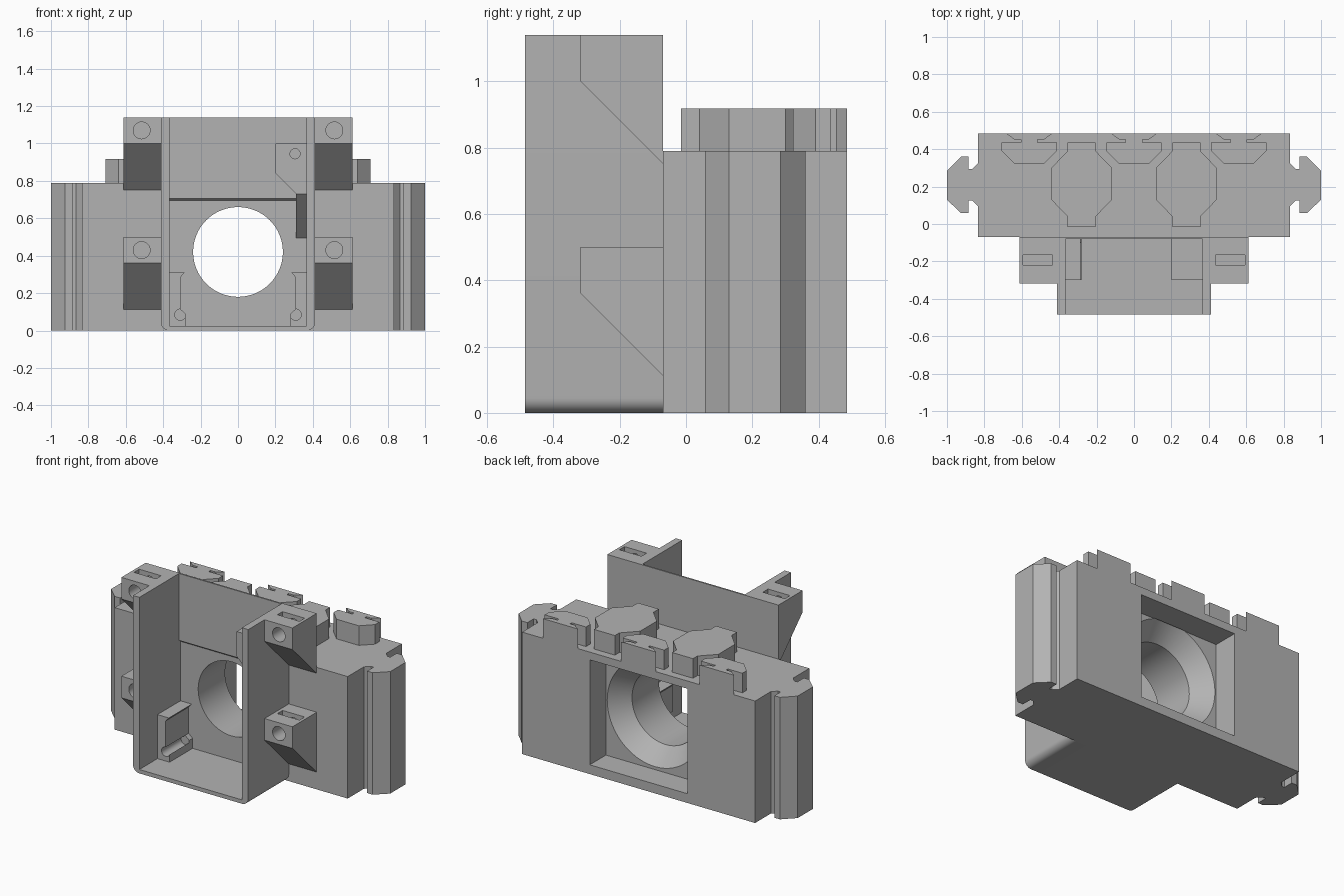
import bpy, bmesh, math
from mathutils import Vector

cube = bpy.data.objects.get("Cube")
if cube:
    bpy.data.objects.remove(cube)

grey = bpy.data.materials.new("plain grey")
grey.use_nodes = True
COLOUR = (0.45, 0.45, 0.45, 1)
grey.diffuse_color = COLOUR
grey.node_tree.nodes["Principled BSDF"].inputs["Base Color"].default_value = COLOUR


def place(axis, u, v, w):
    """Profile point (u, v) at distance w along the axis."""
    return Vector({"x": (w, u, v), "y": (u, w, v), "z": (u, v, w)}[axis])


def loft(name, sections, axis):
    """Closed solid through matching profiles, given as (points, distance)."""
    bm = bmesh.new()
    rings = [[bm.verts.new(place(axis, u, v, w)) for u, v in pts] for pts, w in sections]
    n = len(rings[0])
    for lower, upper in zip(rings, rings[1:]):
        for i in range(n):
            j = (i + 1) % n
            bm.faces.new((lower[i], lower[j], upper[j], upper[i]))
    bm.faces.new(rings[0])
    bm.faces.new(rings[-1])
    bmesh.ops.recalc_face_normals(bm, faces=bm.faces)
    mesh = bpy.data.meshes.new(name)
    bm.to_mesh(mesh)
    bm.free()
    obj = bpy.data.objects.new(name, mesh)
    bpy.context.collection.objects.link(obj)
    mesh.materials.append(grey)
    return obj


def prism(name, pts, axis, a, b):
    return loft(name, [(pts, a), (pts, b)], axis)


def rect(u0, u1, v0, v1):
    return [(u0, v0), (u1, v0), (u1, v1), (u0, v1)]


def circle(u, v, r, n=32):
    turn = 2 * math.pi / n
    return [(u + r * math.cos(turn * i), v + r * math.sin(turn * i)) for i in range(n)]


def mirrored(half, offset=0):
    """Close a half profile by mirroring it across u = 0, then shift it."""
    pts = half + [(-u, v) for u, v in reversed(half)]
    return [(u + offset, v) for u, v in pts]


def cut(obj, *cutters):
    bpy.context.view_layer.objects.active = obj
    for cutter in cutters:
        cutter.hide_render = True
        mod = obj.modifiers.new("cut", "BOOLEAN")
        mod.operation = "DIFFERENCE"
        mod.solver = "EXACT"
        mod.object = cutter
        bpy.ops.object.modifier_apply(modifier=mod.name)


HOLE_Z = 0.42
BACK = 0.485
FRONT = -0.485
PLATE = -0.08      # inner face of the tray back
JOINT = -0.07      # where the tray meets the body
cutters = []


def cutter(obj):
    cutters.append(obj)
    return obj


# Cutters shared by the body and the tray
bore = cutter(loft("bore_cutter", [
    (circle(0, HOLE_Z, 0.24, 64), -0.2),
    (circle(0, HOLE_Z, 0.24, 64), 0.21),
    (circle(0, HOLE_Z, 0.345, 64), 0.325),
], "y"))
shallow = cutter(prism("shallow_cutter", [
    (-0.09, 0.715), (-0.065, 0.695), (-0.065, 0.025), (-0.09, 0.025)], "x", -0.365, 0.365))

# Main body with a square pocket and conical bore
body = prism("body", rect(-0.835, 0.835, JOINT, BACK), "z", 0, 0.79)
pocket = cutter(prism("pocket_cutter", rect(-0.35, 0.35, 0.06, 0.74), "y", 0.32, 0.6))
cut(body, pocket, bore, shallow)

# Side connectors
side = [(0.83, 0.33), (0.865, 0.295), (0.885, 0.295), (0.885, 0.36), (0.925, 0.36), (1, 0.285),
        (1, 0.13), (0.925, 0.058), (0.885, 0.058), (0.885, 0.125), (0.865, 0.125), (0.83, 0.09)]
for sign, label in ((1, "left"), (-1, "right")):
    prism(label + "_side_connector", [(sign * u, v) for u, v in side], "z", 0, 0.79)

# Top connectors: two whole ones and three at the back edge
whole = [(0.075, 0.435), (0.075, 0.39), (0.162, 0.3), (0.162, 0.13), (0.075, 0.04), (0.075, -0.015)]
edge = [(0.125, BACK), (0.08, 0.452), (0.045, 0.452), (0.045, 0.435), (0.148, 0.435),
        (0.148, 0.39), (0.08, 0.322)]
for i, x in enumerate((-0.28, 0.28)):
    prism(f"top_connector_{i + 1}", mirrored(whole, x), "z", 0.785, 0.917)
for i, x in enumerate((-0.56, 0, 0.56)):
    prism(f"back_edge_connector_{i + 1}", mirrored(edge, x), "z", 0.785, 0.917)

# Front tray, open at the front and top, with rounded lower corners
R = 0.045
arc = [(0.413 - R + R * math.cos(a), R - R * math.sin(a))
       for a in (math.pi / 2 * i / 8 for i in range(9))]
tray = prism("front_tray", mirrored([(0.413, 1.14)] + arc), "y", FRONT, JOINT)
inside = cutter(prism("inside_cutter", rect(-0.367, 0.367, 0.025, 1.3), "y", -0.6, PLATE))
cut(tray, inside, shallow, bore)

# Screw brackets outside the tray, each with a screw hole and nut slot
for sign, label in ((1, "left"), (-1, "right")):
    x0, x1 = sorted((sign * 0.41, sign * 0.613))
    for level, top, low in (("upper", 1.14, 1.0), ("lower", 0.5, 0.36)):
        profile = [(JOINT, top), (-0.318, top), (-0.318, low), (JOINT, low - 0.248)]
        bracket = prism(f"{level}_{label}_bracket", profile, "x", x0, x1)
        screw = cutter(prism("screw_cutter", circle(sign * 0.515, top - 0.07, 0.045), "y", -0.4, -0.12))
        s0, s1 = sorted((sign * 0.435, sign * 0.593))
        slot = cutter(prism("slot_cutter", rect(s0, s1, -0.218, -0.165), "z", top - 0.13, top + 0.1))
        cut(bracket, screw, slot)

# Corner posts inside the tray
post = [(0.37, 0.31), (0.285, 0.31), (0.308, 0.285), (0.308, 0.115), (0.28, 0.09),
        (0.28, 0.02), (0.37, 0.02)]
for sign, label in ((1, "left"), (-1, "right")):
    corner = prism(label + "_corner_post", [(sign * u, v) for u, v in post], "y", -0.3, -0.06)
    cut(corner, cutter(prism("post_hole_cutter", circle(sign * 0.308, 0.085, 0.03), "y", -0.4, -0.1)))

# Upper inside bracket with its sloped support
inner = prism("inner_bracket", [(0.2, 1.0), (0.37, 1.0), (0.37, 0.73), (0.31, 0.73), (0.2, 0.84)],
              "y", -0.3, -0.075)
cut(inner, cutter(prism("inner_hole_cutter", circle(0.305, 0.945, 0.027), "y", -0.4, -0.12)))
prism("inner_bracket_support", [(-0.3, 0.73), (PLATE + 0.015, 0.73), (PLATE + 0.015, 0.495)],
      "x", 0.31, 0.37)

# Remove helpers and smooth the round surfaces only
for obj in cutters:
    bpy.data.objects.remove(obj)
for obj in bpy.context.collection.objects:
    if obj.type == "MESH" and grey.name in obj.data.materials:
        obj.data.polygons.foreach_set("use_smooth", [True] * len(obj.data.polygons))
        obj.data.set_sharp_from_angle(angle=math.radians(25))
